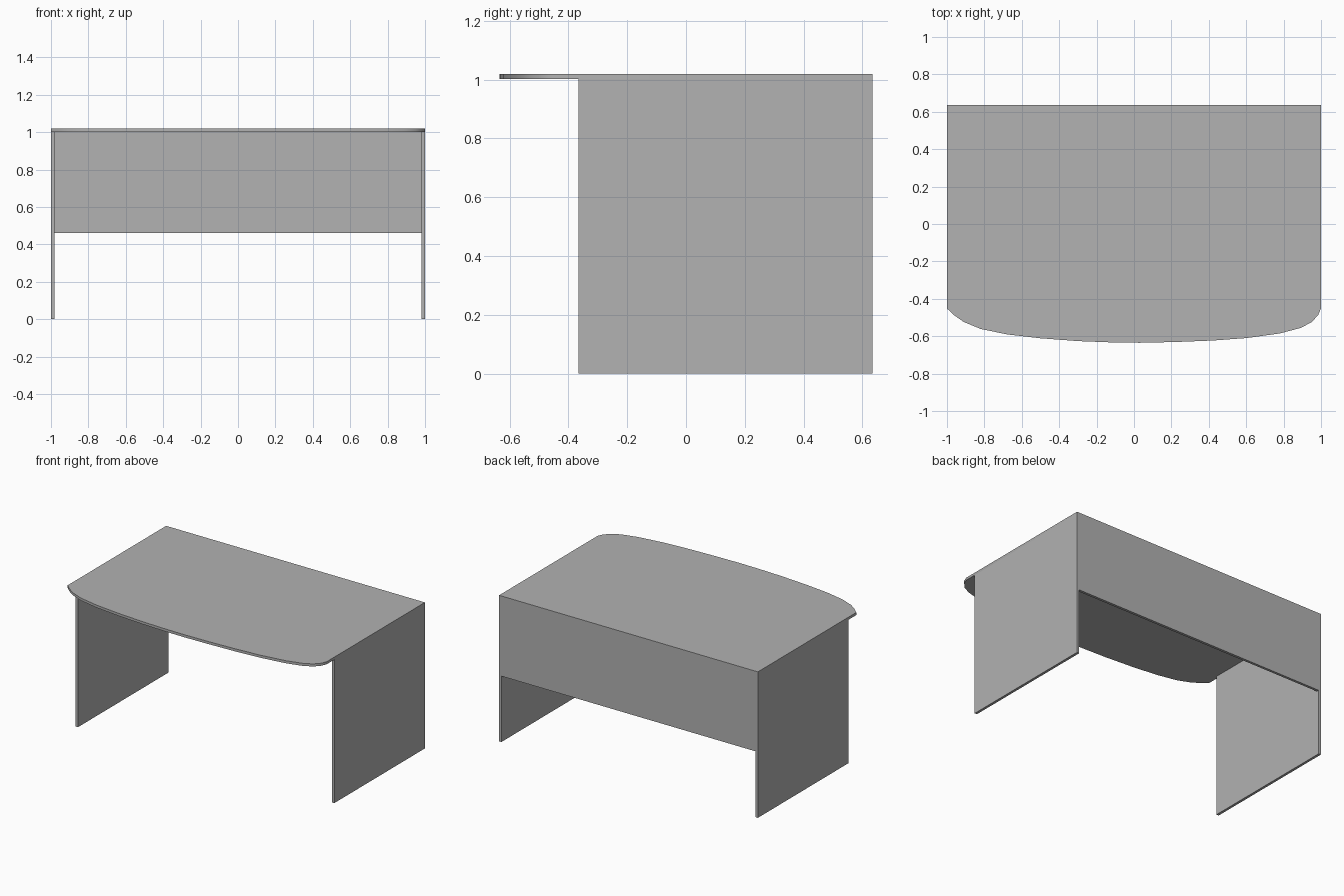
import bpy
import bmesh

cube = bpy.data.objects.get("Cube")
if cube:
    bpy.data.objects.remove(cube, do_unlink=True)

BACK, TOP, THICK = 0.635, 1.02, 0.018
UNDERSIDE = TOP - THICK

grey = bpy.data.materials.new("plain grey")
grey.use_nodes = True
colour = (0.445, 0.445, 0.445, 1)
grey.diffuse_color = colour
grey.node_tree.nodes["Principled BSDF"].inputs["Base Color"].default_value = colour


def slab(name, outline, bottom, top):
    """Extrude a flat xy outline from bottom to top."""
    bm = bmesh.new()
    face = bm.faces.new([bm.verts.new((x, y, bottom)) for x, y in outline])
    grown = bmesh.ops.extrude_face_region(bm, geom=[face])["geom"]
    bmesh.ops.translate(bm, vec=(0, 0, top - bottom),
                        verts=[v for v in grown if isinstance(v, bmesh.types.BMVert)])
    bmesh.ops.recalc_face_normals(bm, faces=bm.faces)
    mesh = bpy.data.meshes.new(name)
    bm.to_mesh(mesh)
    bm.free()
    mesh.materials.append(grey)
    obj = bpy.data.objects.new(name, mesh)
    bpy.context.collection.objects.link(obj)
    return obj


def box(name, x0, x1, y0, y1, z0, z1):
    return slab(name, [(x0, y0), (x1, y0), (x1, y1), (x0, y1)], z0, z1)


# Desk top: straight back and sides, bowed front edge with uneven corners
bow = [(-1, -0.452), (-0.96, -0.489), (-0.91, -0.524), (-0.82, -0.561),
       (-0.68, -0.59), (-0.5, -0.611), (-0.3, -0.626), (-0.12, -0.633),
       (0.03, -0.635), (0.22, -0.631), (0.42, -0.623), (0.6, -0.61),
       (0.78, -0.585), (0.89, -0.556), (0.95, -0.525), (0.985, -0.486),
       (1, -0.45)]
desk_top = slab("desk_top", bow + [(1, BACK), (-1, BACK)], UNDERSIDE, TOP)

# Side panels that carry the top
for side, x in (("right", -1), ("left", 1 - THICK)):
    box(side + "_side_panel", x, x + THICK, -0.365, BACK, 0, UNDERSIDE)

# Modesty panel between the sides, flush with the back
box("modesty_panel", THICK - 1, 1 - THICK, BACK - THICK, BACK, 0.46, UNDERSIDE)

# Smooth the bowed rim while keeping its edges crisp
bpy.ops.object.select_all(action="DESELECT")
desk_top.select_set(True)
bpy.context.view_layer.objects.active = desk_top
bpy.ops.object.shade_smooth_by_angle(angle=0.5)
